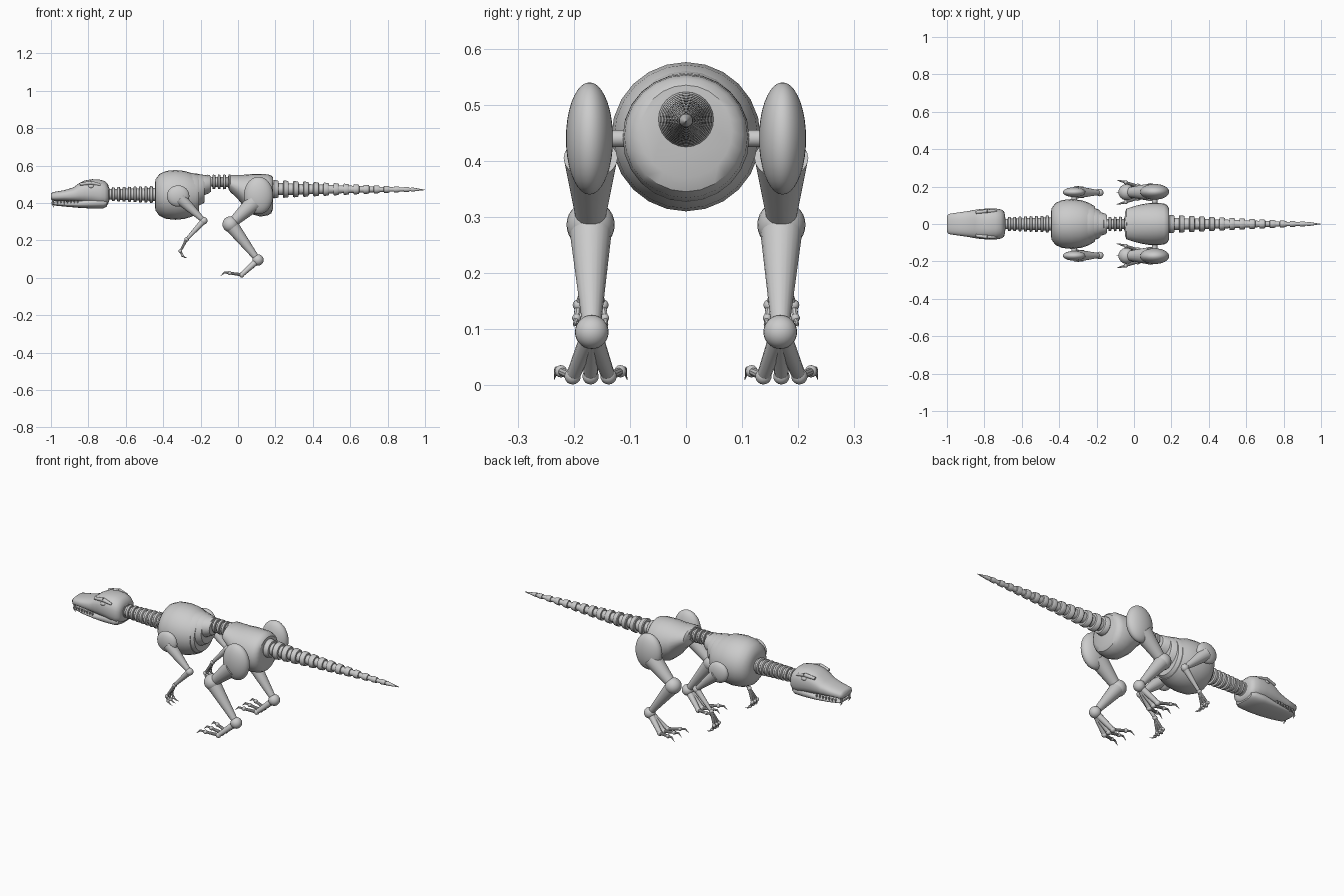
import bpy, bmesh
from math import cos, sin, pi, copysign, radians
from mathutils import Vector, Matrix

if "Cube" in bpy.data.objects:
    bpy.data.objects.remove(bpy.data.objects["Cube"])


def finish(bm, name, angle=35):
    bmesh.ops.recalc_face_normals(bm, faces=bm.faces)
    me = bpy.data.meshes.new(name)
    bm.to_mesh(me)
    bm.free()
    ob = bpy.data.objects.new(name, me)
    bpy.context.collection.objects.link(ob)
    bpy.ops.object.select_all(action='DESELECT')
    ob.select_set(True)
    bpy.context.view_layer.objects.active = ob
    bpy.ops.object.shade_smooth_by_angle(angle=radians(angle))
    return ob


def loft(bm, sections, power=2.0, seg=24):
    """Skin along x through (x, z_bottom, z_top, half_width) cross-sections."""
    def sup(v):
        return copysign(abs(v) ** (2 / power), v)
    rings = []
    for x, zb, zt, ry in sections:
        zc, rz = (zb + zt) / 2, (zt - zb) / 2
        rings.append([bm.verts.new((x, ry * sup(cos(2 * pi * i / seg)),
                                    zc + rz * sup(sin(2 * pi * i / seg))))
                      for i in range(seg)])
    for a, b in zip(rings, rings[1:]):
        for i in range(seg):
            j = (i + 1) % seg
            bm.faces.new((a[i], a[j], b[j], b[i]))
    bm.faces.new(rings[0])
    bm.faces.new(rings[-1])


def ball(bm, c, r, seg=20):
    r = (r, r, r) if isinstance(r, float) else r
    m = Matrix.Translation(c) @ Matrix.Diagonal((*r, 1))
    bmesh.ops.create_uvsphere(bm, u_segments=seg, v_segments=seg // 2 + 2, radius=1, matrix=m)


def bone(bm, p, q, r1, r2, seg=16):
    p, q = Vector(p), Vector(q)
    d = q - p
    m = Matrix.Translation((p + q) / 2) @ d.to_track_quat('Z', 'Y').to_matrix().to_4x4()
    bmesh.ops.create_cone(bm, cap_ends=True, segments=seg, radius1=r1, radius2=r2,
                          depth=d.length, matrix=m)


def claw(bm, p, mid, tip, r):
    bone(bm, p, mid, r, r * 0.7, 8)
    ball(bm, mid, r * 0.7, 8)
    bone(bm, mid, tip, r * 0.7, 0.0005, 8)


def vertebrae(name, x0, x1, z0, z1, r0, r1, n, core=0.68):
    """Row of bevelled discs on a thinner core."""
    bm = bmesh.new()
    sec = []
    step = (x1 - x0) / n
    for k in range(n):
        for f, s in ((0, core), (.2, core), (.22, .93), (.3, 1), (.68, .97), (.76, .9), (.78, core)):
            t = (k + f) / n
            r, z = (r0 + (r1 - r0) * t) * s, z0 + (z1 - z0) * t
            sec.append((x0 + (k + f) * step, z - r, z + r, r))
    sec.append((x1, z1 - r1 * core, z1 + r1 * core, r1 * core))
    loft(bm, sec)
    return finish(bm, name)


# Spine
vertebrae("neck", -0.71, -0.42, 0.447, 0.445, 0.036, 0.047, 10, 0.75)
vertebrae("waist", -0.17, -0.03, 0.513, 0.512, 0.038, 0.04, 5)
vertebrae("tail", 0.175, 0.93, 0.474, 0.472, 0.05, 0.012, 14)
bm = bmesh.new()
bone(bm, (0.925, 0, 0.472), (1.0, 0, 0.47), 0.012, 0.001)
finish(bm, "tail_tip")

# Chest with three stepped rib bands behind it
bm = bmesh.new()
loft(bm, [(x, .443 - r, .443 + r, r) for x, r in
          ((-.445, .06), (-.44, .085), (-.42, .112), (-.385, .128), (-.335, .133),
           (-.285, .128), (-.25, .117), (-.225, .105))])
finish(bm, "chest")
for i, (x0, x1, zb, zt, ry) in enumerate(((-.25, -.208, .345, .557, .1), (-.22, -.18, .395, .552, .078),
                                          (-.19, -.145, .452, .547, .056))):
    bm = bmesh.new()
    loft(bm, [(x0, zb - .015, zt + .003, ry + .01), (x1 - .01, zb, zt, ry), (x1, zb + .008, zt - .006, ry - .008)])
    finish(bm, f"rib_band_{i + 1}")

# Pelvis
bm = bmesh.new()
loft(bm, [(-.048, .468, .545, .065), (-.04, .458, .55, .082), (0, .42, .55, .095), (.04, .37, .551, .105),
          (.08, .338, .555, .112), (.12, .327, .555, .113), (.16, .334, .553, .11),
          (.178, .345, .547, .1), (.188, .37, .535, .082)])
finish(bm, "pelvis")

# Skull, jaw, brows, eyes and teeth
bm = bmesh.new()
loft(bm, [(-1.0, .42, .448, .042), (-.99, .411, .458, .054), (-.93, .41, .468, .063), (-.88, .406, .483, .07),
          (-.85, .402, .505, .076), (-.82, .398, .52, .08), (-.78, .392, .527, .083), (-.74, .384, .525, .083),
          (-.712, .382, .517, .078), (-.695, .392, .5, .068), (-.69, .41, .48, .05)], 2.5, 32)
finish(bm, "skull", 50)
bm = bmesh.new()
loft(bm, [(-.992, .394, .404, .036), (-.98, .386, .407, .048), (-.92, .38, .408, .06), (-.85, .374, .415, .069),
          (-.78, .37, .43, .074), (-.72, .371, .43, .072), (-.7, .382, .42, .06)], 2.5, 32)
finish(bm, "lower_jaw", 50)
bm = bmesh.new()
for s in (-1, 1):
    claw(bm, (-.988, s * .035, .418), (-.992, s * .036, .395), (-.984, s * .036, .375), .007)
    for k in range(7):
        x, y = -.965 + k * .018, s * (.053 + k * .002)
        bone(bm, (x, y, .414), (x, y, .393), .006, .001, 6)
finish(bm, "teeth")
for s, side in ((-1, "right"), (1, "left")):
    bm = bmesh.new()
    ball(bm, (-.785, s * .072, .488), (.016, .012, .011), 16)
    finish(bm, "eye_" + side)
    bm = bmesh.new()
    bone(bm, (-.845, s * .062, .5), (-.785, s * .069, .508), .008, .011, 10)
    bone(bm, (-.785, s * .069, .508), (-.735, s * .07, .497), .011, .006, 10)
    finish(bm, "brow_" + side, 60)

# Limbs, built for each side
for s, side in ((-1, "right"), (1, "left")):
    def P(x, y, z):
        return Vector((x, s * (.17 + y), z))

    # Hip and shoulder pins
    for x, nm in ((.11, "hip_pin_"), (-.32, "shoulder_pin_")):
        bm = bmesh.new()
        bone(bm, P(x, -.09, .44), P(x, 0, .44), .015, .015)
        finish(bm, nm + side)

    # Hind leg
    bm = bmesh.new()
    ball(bm, P(.11, .002, .44), (.078, .042, .1), 32)
    bone(bm, P(.09, 0, .405), P(-.04, 0, .285), .048, .024, 20)
    finish(bm, "thigh_" + side)
    knee, ankle = P(-.04, 0, .286), P(.107, -.002, .095)
    bm = bmesh.new()
    ball(bm, knee, .043, 24)
    bone(bm, knee, ankle, .039, .015, 20)
    ball(bm, ankle, .03, 24)
    finish(bm, "shin_" + side)
    bm = bmesh.new()
    for d in (-1, 0, 1):
        k, j = P(.02, d * .032, .016), P(-.045, d * .053, .025)
        bone(bm, ankle, k, .018, .012, 12)
        ball(bm, k, .0145, 14)
        bone(bm, k, j, .009, .007, 10)
        ball(bm, j, .011, 12)
        claw(bm, j, P(-.072, d * .06, .029), P(-.093, d * .065, .01), .007)
    finish(bm, "hind_foot_" + side)

    # Front leg
    bm = bmesh.new()
    elbow, wrist = P(-.183, -.002, .305), P(-.275, -.002, .205)
    ball(bm, P(-.32, 0, .437), (.06, .026, .057), 28)
    bone(bm, P(-.31, 0, .425), elbow, .034, .012)
    finish(bm, "upper_arm_" + side)
    bm = bmesh.new()
    ball(bm, elbow, .02)
    bone(bm, elbow, wrist, .017, .008)
    ball(bm, wrist, .012)
    finish(bm, "forearm_" + side)
    bm = bmesh.new()
    for d in (-1, 0, 1):
        k, j = P(-.308, d * .022, .143), P(-.298, d * .025, .12)
        bone(bm, wrist, k, .008, .006, 10)
        ball(bm, k, .01, 12)
        bone(bm, k, j, .006, .006, 8)
        ball(bm, j, .008, 10)
        claw(bm, j, P(-.285, d * .028, .109), P(-.268, d * .03, .105), .005)
    finish(bm, "front_hand_" + side)
